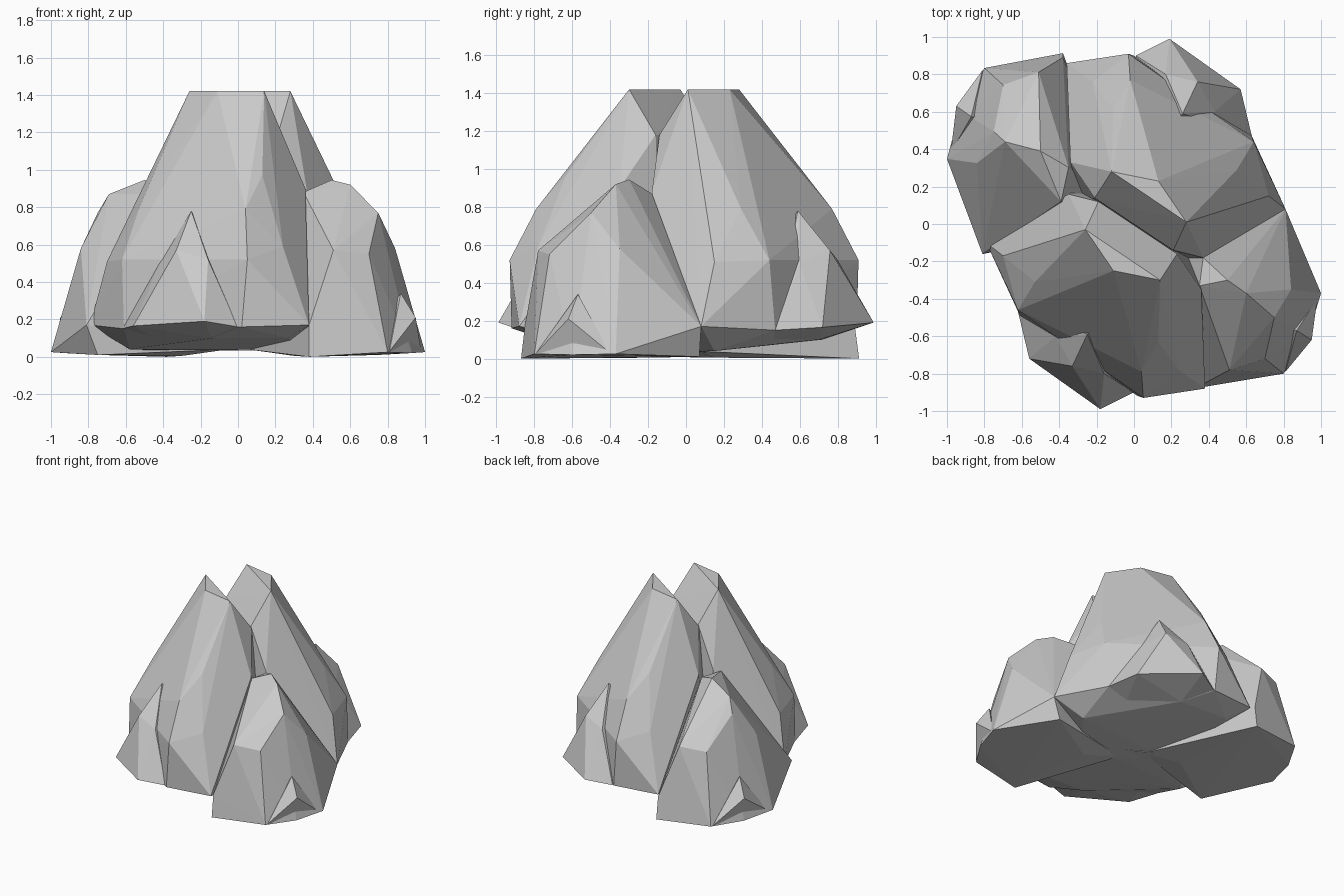
import bpy, bmesh

if "Cube" in bpy.data.objects:
    bpy.data.objects.remove(bpy.data.objects["Cube"])

# Main peak slab: ridge, valley ends, shoulders, rim, recessed underside
peak = [(.28, .01, 1.42), (.13, .23, 1.42), (-.12, .28, 1.42),
        (.21, -.14, 1.18), (-.21, .14, 1.18), (.37, -.18, .88), (-.34, .33, .9),
        (-.11, .61, .97), (-.02, .77, .79), (-.03, .91, .52), (-.22, .76, .59),
        (.55, .29, .79), (.64, .44, .52), (.72, .15, .51),
        (.81, .08, .17), (.63, .47, .15), (0, .9, .16), (-.36, .86, .17),
        (.45, .45, .1), (.15, .7, .1), (-.25, .72, .1), (.6, .15, .04),
        (0, 0, .04), (.3, -.22, .03), (-.3, .1, .04)]
# Lower corner lobe: top points, then flanks and foot
lobe_top = [(.5, -.3, .945), (.6, -.37, .92), (.37, -.18, .87)]
lobe_top_left = [(-.5, .39, .945), (-.69, .44, .87), (-.39, .12, .87)]
lobe = [(.75, -.5, .77), (.84, -.35, .58), (.7, -.72, .55), (.51, -.78, .57),
        (.35, -.33, .88), (.81, .08, .17), (1, -.37, .025), (.8, -.8, .025),
        (.38, -.85, .17), (.38, -.87, 0), (.93, -.6, .02), (.75, .07, .01),
        (.3, -.2, .005), (.05, -.1, .04)]
# Small overhanging buttress
buttress = [(.26, .59, .78), (.34, .76, .57), (.43, .6, .5), (.17, .8, .52),
            (.57, .72, .165), (.63, .47, .15), (.19, .99, .19), (.01, .9, .16),
            (.1, .4, .5), (.45, .45, .1), (.15, .7, .1)]
# Little spur on the lobe edge
spur = [(.87, -.57, .34), (.95, -.62, .21), (.98, -.4, .03), (.81, -.79, .03), (.7, -.55, .1)]


def hull(name, pts):
    bm = bmesh.new()
    for p in pts:
        bm.verts.new(p)
    res = bmesh.ops.convex_hull(bm, input=bm.verts)
    junk = {g for g in res["geom_interior"] if isinstance(g, bmesh.types.BMVert)}
    bmesh.ops.delete(bm, geom=list(junk), context='VERTS')
    bmesh.ops.recalc_face_normals(bm, faces=bm.faces)
    me = bpy.data.meshes.new(name)
    bm.to_mesh(me)
    bm.free()
    ob = bpy.data.objects.new(name, me)
    bpy.context.collection.objects.link(ob)
    return ob


def half_turn(pts, sy=1.0, dx=0.0, dy=0.0):
    return [(-x + dx, -y * sy + dy, z) for x, y, z in pts]


# Each part and its half-turn partner
parts = [hull("rock", peak), hull("front_peak", half_turn(peak, 1, .02, -.02)),
         hull("right_lobe", lobe_top + lobe),
         hull("left_lobe", lobe_top_left + half_turn(lobe, 1.13, 0, -.07)),
         hull("back_buttress", buttress), hull("front_buttress", half_turn(buttress, 1, .01)),
         hull("right_spur", spur), hull("left_spur", half_turn(spur, 1.13, 0, -.07))]

# Fuse into one rock
rock = parts[0]
for p in parts[1:]:
    m = rock.modifiers.new(p.name, 'BOOLEAN')
    m.operation = 'UNION'
    m.solver = 'EXACT'
    m.object = p
dg = bpy.context.evaluated_depsgraph_get()
fused = bpy.data.meshes.new_from_object(rock.evaluated_get(dg))
rock.modifiers.clear()
rock.data = fused
for p in parts[1:]:
    bpy.data.objects.remove(p)
